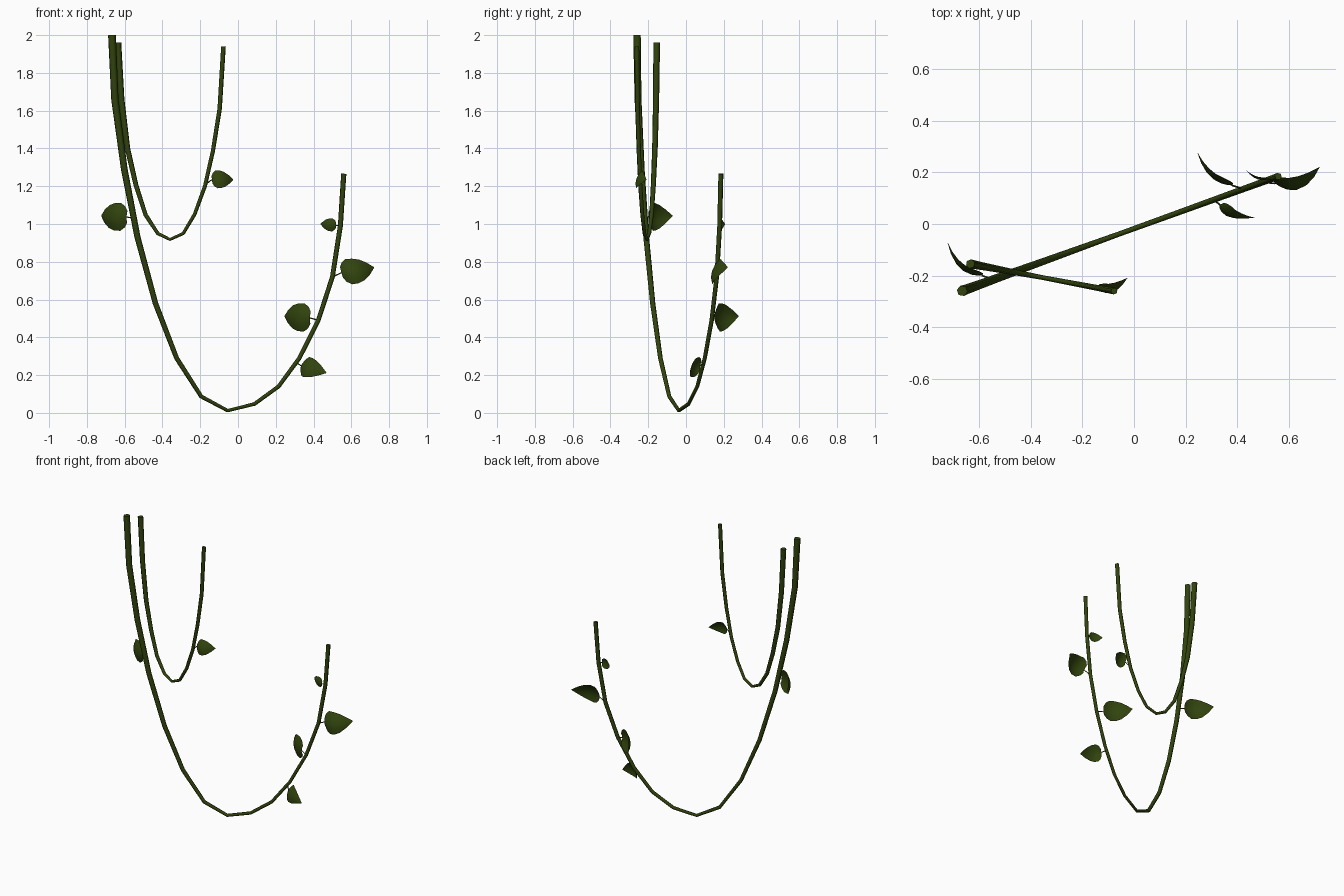
import bpy, bmesh
from mathutils import Vector

if "Cube" in bpy.data.objects:
    bpy.data.objects.remove(bpy.data.objects["Cube"])


def material(name, rgb):
    m = bpy.data.materials.new(name)
    m.diffuse_color = (*rgb, 1)
    m.use_nodes = True
    m.node_tree.nodes["Principled BSDF"].inputs["Base Color"].default_value = m.diffuse_color
    return m


VINE = material("vine green", (0.031, 0.056, 0.004))
LEAF = material("leaf green", (0.031, 0.057, 0.004))


def tube(name, pts, radii, bevel_resolution=1):
    """Tapered six-sided stem swept along a polyline."""
    cu = bpy.data.curves.new(name, 'CURVE')
    cu.dimensions = '3D'
    cu.bevel_depth = 1.0
    cu.bevel_resolution = bevel_resolution
    cu.use_fill_caps = True
    sp = cu.splines.new('POLY')
    sp.points.add(len(pts) - 1)
    for p, co, r in zip(sp.points, pts, radii):
        p.co = (*co, 1)
        p.radius = r
    ob = bpy.data.objects.new(name, cu)
    bpy.context.collection.objects.link(ob)
    cu.materials.append(VINE)
    bpy.ops.object.select_all(action='DESELECT')
    ob.select_set(True)
    bpy.context.view_layer.objects.active = ob
    bpy.ops.object.convert(target='MESH')
    bpy.ops.object.shade_smooth_by_angle(angle=1.2)
    return ob


def vine(name, xz, y0, slope, r_start, r_mid, r_end):
    """Hanging loop lying in a vertical plane y = y0 + slope * x."""
    n = len(xz) - 1
    pts, radii = [], []
    for i, (x, z) in enumerate(xz):
        t = i / n
        pts.append((x, y0 + slope * x, z))
        radii.append(r_start + (r_mid - r_start) * t * 2 if t < 0.5
                     else r_mid + (r_end - r_mid) * (t - 0.5) * 2)
    tube(name, pts, radii)


# Large and small hanging loops
vine("main_vine",
     [(-.667, 2.0), (-.652, 1.66), (-.602, 1.29), (-.532, .93), (-.437, .58),
      (-.325, .29), (-.195, .087), (-.055, .012), (.087, .047), (.215, .14),
      (.325, .29), (.425, .49), (.5, .72), (.542, .99), (.56, 1.266)],
     -0.018, 0.362, 0.021, 0.010, 0.014)
vine("side_vine",
     [(-.635, 1.96), (-.617, 1.66), (-.585, 1.4), (-.54, 1.205), (-.49, 1.05),
      (-.425, .95), (-.36, .918), (-.29, .95), (-.23, 1.05), (-.175, 1.2),
      (-.133, 1.385), (-.097, 1.61), (-.077, 1.94)],
     -0.275, -0.189, 0.018, 0.009, 0.013)

# Leaf outline: position along the midrib, relative half width
OUTLINE = [(0, .42), (.08, .76), (.22, 1), (.42, .98), (.62, .82), (.82, .48), (1, .03)]


def leaf(name, attach, base, mid, tip, half, lean=0.0, fold=0.3):
    attach, base, mid, tip = map(Vector, (attach, base, mid, tip))
    ctrl = 2 * mid - (base + tip) / 2
    chord = (tip - base).normalized()
    up = Vector((0, lean, 1))
    up = (up - chord * up.dot(chord)).normalized()
    inward = ((base + tip) / 2 - mid).normalized()   # side the blade curls to
    bm = bmesh.new()
    rows = []
    for t, w in OUTLINE:
        c = base * (1 - t) ** 2 + ctrl * 2 * t * (1 - t) + tip * t * t
        rows.append([bm.verts.new(c + up * half * w * s + inward * half * w * fold * s * s)
                     for s in (-1, -.5, 0, .5, 1)])
    for a, b in zip(rows, rows[1:]):
        for i in range(4):
            bm.faces.new((a[i], a[i + 1], b[i + 1], b[i]))
    me = bpy.data.meshes.new(name)
    bm.to_mesh(me)
    bm.free()
    me.materials.append(LEAF)
    me.shade_smooth()
    bpy.context.collection.objects.link(bpy.data.objects.new(name, me))
    tube(name + "_stalk", [attach, base], [0.004, 0.003], 0)


leaf("leaf_upper_left", (-.55, -.215, 1.03), (-.59, -.2, 1.037), (-.675, -.172, 1.037),
     (-.724, -.072, 1.043), .074)
leaf("leaf_side_vine", (-.172, -.243, 1.21), (-.138, -.252, 1.235), (-.084, -.26, 1.24),
     (-.026, -.21, 1.235), .05, .4)
leaf("leaf_small_tip", (.54, .178, .99), (.518, .172, .993), (.475, .175, .997),
     (.437, .207, 1.0), .034)
leaf("leaf_right", (.5, .163, .72), (.548, .157, .742), (.635, .141, .752),
     (.72, .22, .77), .072, .4)
leaf("leaf_inner_right", (.425, .136, .49), (.38, .15, .503), (.297, .183, .508),
     (.246, .277, .512), .075)
leaf("leaf_low_right", (.31, .094, .265), (.334, .074, .25), (.374, .03, .242),
     (.467, .024, .212), .056, .3)
